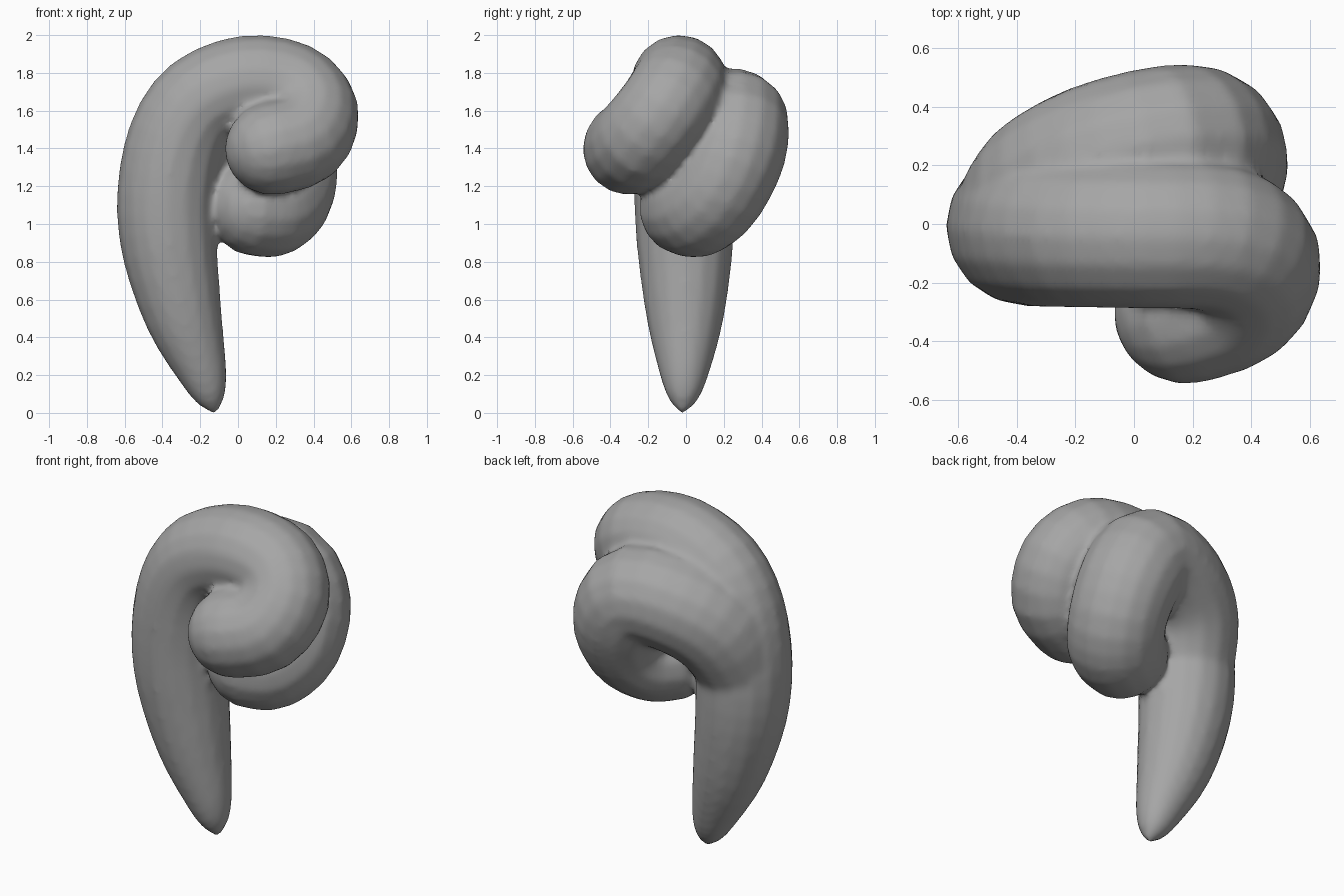
import bpy, bmesh, math
from mathutils import Vector

if "Cube" in bpy.data.objects:
    bpy.data.objects.remove(bpy.data.objects["Cube"])

SIDES = 16
grey = bpy.data.materials.new("dark_grey")
grey.diffuse_color = (0.38, 0.38, 0.38, 1)
grey.use_nodes = True
grey.node_tree.nodes["Principled BSDF"].inputs["Base Color"].default_value = grey.diffuse_color


def spline(pts, steps=3):
    # Catmull-Rom samples through (x, y, z, radius) points
    p = [Vector(q) for q in pts]
    p = [2 * p[0] - p[1]] + p + [2 * p[-1] - p[-2]]
    out = []
    for i in range(1, len(p) - 2):
        a, b, c, d = p[i - 1:i + 3]
        for s in range(steps):
            t = s / steps
            out.append(0.5 * (2 * b + (c - a) * t + (2 * a - 5 * b + 4 * c - d) * t * t
                              + (3 * b - a - 3 * c + d) * t ** 3))
    out.append(p[-2])
    return out


def tube(bm, pts):
    # tapered tube with a domed far end
    path = spline(pts)
    pos = [q.to_3d() for q in path]
    rad = [q.w for q in path]
    n = len(pos)
    tang = [(pos[min(i + 1, n - 1)] - pos[max(i - 1, 0)]).normalized() for i in range(n)]
    end, r, t = pos[-1], rad[-1], tang[-1]
    for a in (22, 44, 64, 80):
        a = math.radians(a)
        pos.append(end + t * r * math.sin(a))
        rad.append(r * math.cos(a))
        tang.append(t)
    rings = []
    u = Vector((0, 1, 0))
    for c, r1, d in zip(pos, rad, tang):
        u = (u - d * u.dot(d)).normalized()
        v = d.cross(u)
        rings.append([bm.verts.new(c + r1 * (u * math.cos(k) + v * math.sin(k)))
                      for k in (2 * math.pi * j / SIDES for j in range(SIDES))])
    for a, b in zip(rings, rings[1:]):
        for j in range(SIDES):
            k = (j + 1) % SIDES
            bm.faces.new((a[j], a[k], b[k], b[j]))
    for ring, tip in ((rings[0], pos[0]), (rings[-1], end + t * r)):
        c = bm.verts.new(tip)
        for j in range(SIDES):
            bm.faces.new((ring[j], ring[(j + 1) % SIDES], c))


bm = bmesh.new()

# pointed stem rising into the front curl
tube(bm, [
    (-0.12, -0.02, 0.0, 0.015), (-0.145, -0.015, 0.08, 0.082), (-0.19, -0.01, 0.22, 0.135),
    (-0.285, -0.005, 0.50, 0.205), (-0.36, -0.005, 0.85, 0.253), (-0.375, -0.01, 1.15, 0.267),
    (-0.32, -0.02, 1.45, 0.264), (-0.19, -0.03, 1.65, 0.257), (0.05, -0.035, 1.745, 0.256),
    (0.28, -0.045, 1.71, 0.256), (0.39, -0.125, 1.59, 0.252), (0.34, -0.24, 1.45, 0.252),
    (0.18, -0.3, 1.40, 0.25)])

# second curl growing out of the stem and turning behind it
tube(bm, [
    (-0.365, -0.005, 0.85, 0.22), (-0.37, 0.005, 1.12, 0.25), (-0.29, 0.105, 1.38, 0.28),
    (-0.12, 0.205, 1.51, 0.28), (0.12, 0.265, 1.54, 0.28), (0.235, 0.25, 1.38, 0.28),
    (0.25, 0.165, 1.19, 0.27), (0.18, 0.065, 1.095, 0.27), (0.10, 0.01, 1.085, 0.26)])

bmesh.ops.recalc_face_normals(bm, faces=bm.faces)
me = bpy.data.meshes.new("double_curl")
bm.to_mesh(me)
bm.free()
me.materials.append(grey)
ob = bpy.data.objects.new("double_curl", me)
bpy.context.collection.objects.link(ob)

# fuse both tubes into one skin and soften the joints
fuse = ob.modifiers.new("fuse", 'REMESH')
fuse.mode = 'VOXEL'
fuse.voxel_size = 0.02
fuse.use_smooth_shade = True
soft = ob.modifiers.new("soften", 'SMOOTH')
soft.factor = 0.5
soft.iterations = 8
